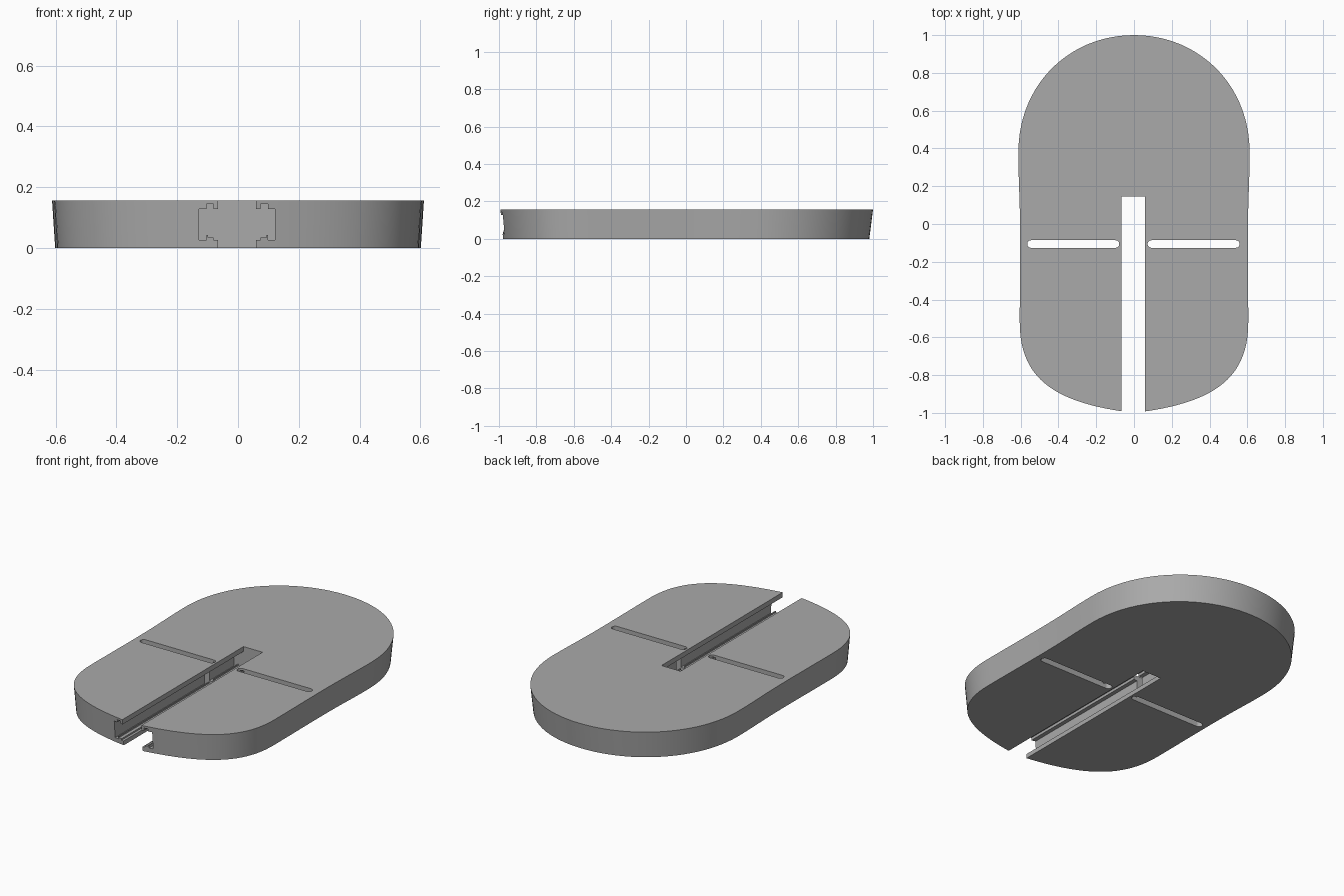
import bpy, bmesh, math
from mathutils import Vector
from mathutils.geometry import interpolate_bezier

if "Cube" in bpy.data.objects:
    bpy.data.objects.remove(bpy.data.objects["Cube"])

HEIGHT = 0.157
SLOT_X = -0.003

grey = bpy.data.materials.new("mid grey")
grey.use_nodes = True
colour = (0.4, 0.4, 0.4, 1)
grey.diffuse_color = colour
grey.node_tree.nodes["Principled BSDF"].inputs["Base Color"].default_value = colour


def loft(name, lower, upper):
    """Solid between two matching closed loops of points."""
    bm = bmesh.new()
    a = [bm.verts.new(p) for p in lower]
    b = [bm.verts.new(p) for p in upper]
    n = len(a)
    bm.faces.new(a[::-1])
    bm.faces.new(b)
    for i in range(n):
        j = (i + 1) % n
        bm.faces.new((a[i], a[j], b[j], b[i]))
    bmesh.ops.recalc_face_normals(bm, faces=bm.faces)
    mesh = bpy.data.meshes.new(name)
    bm.to_mesh(mesh)
    bm.free()
    mesh.materials.append(grey)
    obj = bpy.data.objects.new(name, mesh)
    bpy.context.collection.objects.link(obj)
    return obj


# Outline of the right half: knot, outgoing handle, incoming handle, next knot
segments = [
    ((0, 1), (0.34, 1), (0.612, 0.74), (0.612, 0.38)),
    ((0.612, 0.38), (0.612, 0.2), (0.603, 0.15), (0.603, -0.08)),
    ((0.603, -0.08), (0.603, -0.25), (0.605, -0.35), (0.605, -0.52)),
    ((0.605, -0.52), (0.605, -0.82), (0.42, -0.95), (0, -1)),
]
half = []
for seg in segments:
    pts = [Vector((x, y, 0)) for x, y in seg]
    half += interpolate_bezier(*pts, 24)[:-1]
half.append(Vector((0, -1, 0)))
outline = half + [Vector((-p.x, p.y, 0)) for p in half[-2:0:-1]]

# Plate tapering slightly towards its underside
plate = loft("plate",
             [(p.x * 0.983, p.y * 0.983 - 0.003, 0) for p in outline],
             [(p.x, p.y, HEIGHT) for p in outline])

# Undercut channel section: right half from the bottom up, then mirrored
section = [(0.0625, -0.05), (0.0625, 0.026), (0.077, 0.026), (0.077, 0.035),
           (0.096, 0.035), (0.096, 0.043), (0.101, 0.043), (0.101, 0.026),
           (0.125, 0.026), (0.125, 0.128), (0.101, 0.128), (0.101, 0.144),
           (0.077, 0.144), (0.077, 0.128), (0.0625, 0.128), (0.0625, 0.25)]
section += [(-x, z) for x, z in reversed(section)]
cutters = [loft("channel_cutter",
                [(x + SLOT_X, -1.2, z) for x, z in section],
                [(x + SLOT_X, 0.145, z) for x, z in section])]

# Round-ended slots through the plate, one each side
for side, name in ((1, "left"), (-1, "right")):
    ring = []
    for end, start in ((0.542, -90), (0.095, 90)):
        for k in range(13):
            t = math.radians(start + k * 15)
            ring.append((side * (end + 0.02 * math.cos(t)) + SLOT_X,
                         -0.106 + 0.02 * math.sin(t)))
    cutters.append(loft(name + "_slot_cutter",
                        [(x, y, -0.1) for x, y in ring],
                        [(x, y, 0.3) for x, y in ring]))

for cutter in cutters:
    mod = plate.modifiers.new(cutter.name, 'BOOLEAN')
    mod.operation = 'DIFFERENCE'
    mod.solver = 'EXACT'
    mod.object = cutter
    cutter.hide_render = True

# Apply the cuts, then drop the cutters
bpy.ops.object.select_all(action='DESELECT')
plate.select_set(True)
bpy.context.view_layer.objects.active = plate
for cutter in cutters:
    bpy.ops.object.modifier_apply(modifier=cutter.name)
    bpy.data.objects.remove(cutter)
bpy.ops.object.shade_smooth_by_angle(angle=math.radians(30))
